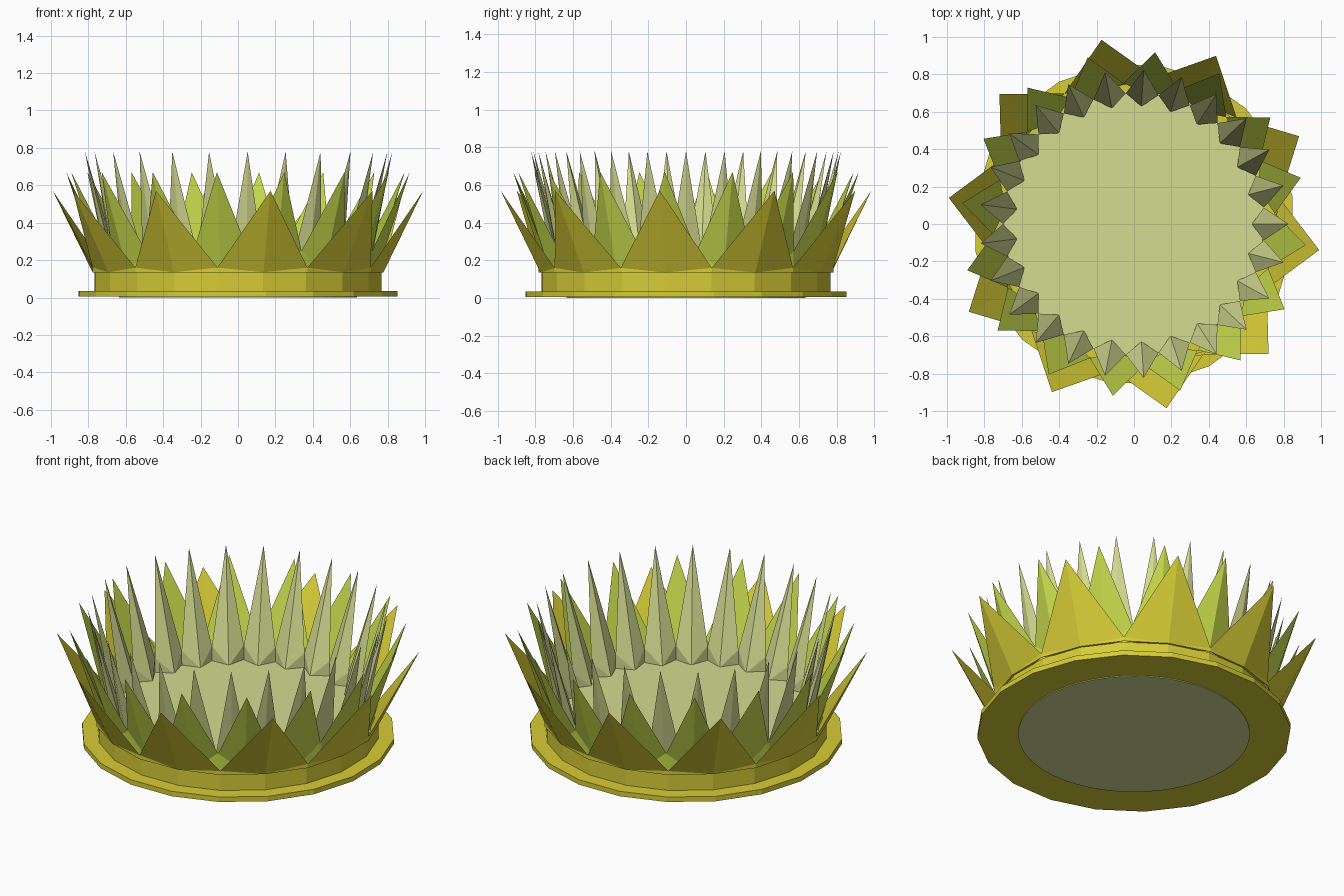
import bpy, bmesh
from math import radians, cos, sin
from mathutils import Vector

if "Cube" in bpy.data.objects:
    bpy.data.objects.remove(bpy.data.objects["Cube"])


def material(name, rgb):
    m = bpy.data.materials.new(name)
    m.diffuse_color = (*rgb, 1)
    m.use_nodes = True
    m.node_tree.nodes["Principled BSDF"].inputs["Base Color"].default_value = m.diffuse_color
    return m


yellow = material("golden yellow", (0.68, 0.61, 0.037))
lime = material("lime green", (0.55, 0.68, 0.07))
pale = material("pale green", (0.66, 0.71, 0.28))


def polar(r, deg, z):
    a = radians(deg)
    return Vector((r * cos(a), r * sin(a), z))


def finish(bm, name, mat):
    bmesh.ops.recalc_face_normals(bm, faces=bm.faces)
    mesh = bpy.data.meshes.new(name)
    bm.to_mesh(mesh)
    bm.free()
    mesh.materials.append(mat)
    ob = bpy.data.objects.new(name, mesh)
    bpy.context.collection.objects.link(ob)
    return ob


def lathe(name, profile, sides, offset, mat):
    """Closed solid from (radius, z) rings, capped at both ends."""
    bm = bmesh.new()
    rings = [[bm.verts.new(polar(r, offset + 360 * i / sides, z)) for i in range(sides)]
             for r, z in profile]
    for a, b in zip(rings, rings[1:]):
        for i in range(sides):
            j = (i + 1) % sides
            bm.faces.new((a[i], a[j], b[j], b[i]))
    bm.faces.new(rings[0][::-1])
    bm.faces.new(rings[-1])
    return finish(bm, name, mat)


def petal_ring(name, count, offset, z0, r_in, r_out, r_side, z_side, r_tip, z_tip, mat):
    """Ring of keeled, pointed petals that meet in shared valleys."""
    bm = bmesh.new()
    step = 360 / count
    valley = []
    for i in range(count):
        a = offset + step * (i - 0.5)
        valley.append((bm.verts.new(polar(r_side, a, z0)),
                       bm.verts.new(polar(r_side, a, z_side))))
    for i in range(count):
        a = offset + step * i
        keel = bm.verts.new(polar(r_in, a, z0))
        ridge = bm.verts.new(polar(r_out, a, z0))
        tip = bm.verts.new(polar(r_tip, a, z_tip))
        l0, lv = valley[i]
        r0, rv = valley[(i + 1) % count]
        # outer facets
        bm.faces.new((ridge, lv, l0))
        bm.faces.new((ridge, tip, lv))
        bm.faces.new((ridge, r0, rv))
        bm.faces.new((ridge, rv, tip))
        # inner facets
        bm.faces.new((keel, l0, lv))
        bm.faces.new((keel, lv, tip))
        bm.faces.new((keel, rv, r0))
        bm.faces.new((keel, tip, rv))
        # underside
        bm.faces.new((keel, ridge, l0))
        bm.faces.new((keel, r0, ridge))
    return finish(bm, name, mat)


# Stepped base: wide flange and upright band
lathe("base", [(0.86, 0.005), (0.86, 0.035), (0.775, 0.035), (0.775, 0.138)], 20, 10, yellow)
# Disc under the base and dish floor
lathe("foot_disc", [(0.635, 0.0), (0.635, 0.02)], 50, 0, pale)
lathe("dish_floor", [(0.71, 0.12), (0.71, 0.142)], 50, 0, pale)

# Three rows of petals
petal_ring("outer_petals", 10, 28, 0.135, 0.74, 0.785, 0.79, 0.16, 1.0, 0.57, yellow)
petal_ring("middle_petals", 16, 15.5, 0.135, 0.69, 0.75, 0.755, 0.25, 0.925, 0.67, lime)
petal_ring("inner_petals", 25, 0, 0.135, 0.63, 0.70, 0.70, 0.23, 0.825, 0.78, pale)
